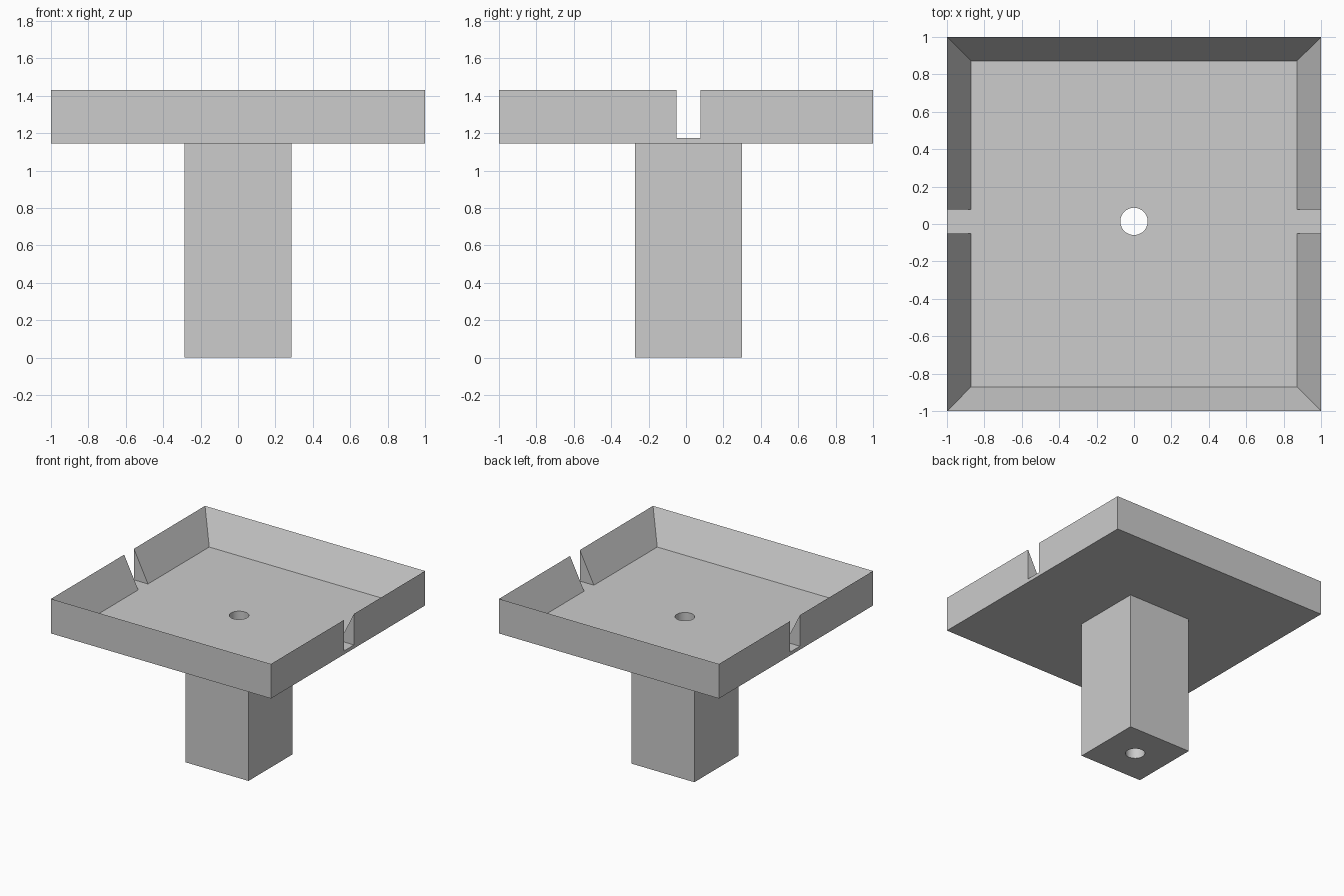
import bpy
import bmesh
import math

if "Cube" in bpy.data.objects:
    bpy.data.objects.remove(bpy.data.objects["Cube"], do_unlink=True)

BASE, FLOOR, TOP = 1.146, 1.175, 1.43   # underside, tray floor, rim height
INNER = 0.872                           # foot of the sloping walls
HOLE_Y, HOLE_R = 0.014, 0.073

grey = bpy.data.materials.new("plain grey")
grey.use_nodes = True
grey.diffuse_color = (0.604, 0.604, 0.604, 1)
grey.node_tree.nodes["Principled BSDF"].inputs["Base Color"].default_value = grey.diffuse_color


def add_object(name, bm):
    bmesh.ops.recalc_face_normals(bm, faces=bm.faces)
    mesh = bpy.data.meshes.new(name)
    bm.to_mesh(mesh)
    bm.free()
    mesh.materials.append(grey)
    obj = bpy.data.objects.new(name, mesh)
    bpy.context.collection.objects.link(obj)
    return obj


def box(name, size, center):
    bm = bmesh.new()
    bmesh.ops.create_cube(bm, size=1)
    bmesh.ops.scale(bm, vec=size, verts=bm.verts)
    bmesh.ops.translate(bm, vec=center, verts=bm.verts)
    return add_object(name, bm)


def wedge_wall(name, side, gap):
    """C-shaped wall with a triangular section and mitred corners."""
    bm = bmesh.new()
    stations = [((-1, gap), (-INNER, gap)), ((-1, side), (-INNER, side * INNER)),
                ((1, side), (INNER, side * INNER)), ((1, gap), (INNER, gap))]
    rings = [[bm.verts.new((*outer, FLOOR)), bm.verts.new((*outer, TOP)),
              bm.verts.new((*inner, FLOOR))] for outer, inner in stations]
    for a, b in zip(rings, rings[1:]):
        for i in range(3):
            j = (i + 1) % 3
            bm.faces.new((a[i], a[j], b[j], b[i]))
    bm.faces.new(rings[0])
    bm.faces.new(rings[-1])
    return add_object(name, bm)


# Tray floor and square column
tray_floor = box("tray_floor", (2, 2, FLOOR - BASE), (0, 0, (BASE + FLOOR) / 2))
column = box("column", (0.572, 0.572, BASE), (0, HOLE_Y, BASE / 2))

# Sloping tray walls, parted by a slot on each side
wedge_wall("back_wall", 1, 0.077)
wedge_wall("front_wall", -1, -0.05)

# Bore running down through floor and column
bm = bmesh.new()
bmesh.ops.create_cone(bm, cap_ends=True, segments=48, radius1=HOLE_R,
                      radius2=HOLE_R, depth=3)
bmesh.ops.translate(bm, vec=(0, HOLE_Y, 0.7), verts=bm.verts)
cutter = add_object("bore_cutter", bm)
cutter.hide_render = True

for obj in (tray_floor, column):
    cut = obj.modifiers.new("bore", 'BOOLEAN')
    cut.operation = 'DIFFERENCE'
    cut.solver = 'EXACT'
    cut.object = cutter
    bpy.ops.object.select_all(action='DESELECT')
    obj.select_set(True)
    bpy.context.view_layer.objects.active = obj
    bpy.ops.object.modifier_apply(modifier=cut.name)
    bpy.ops.object.shade_smooth_by_angle(angle=math.radians(30))

bpy.data.objects.remove(cutter, do_unlink=True)
